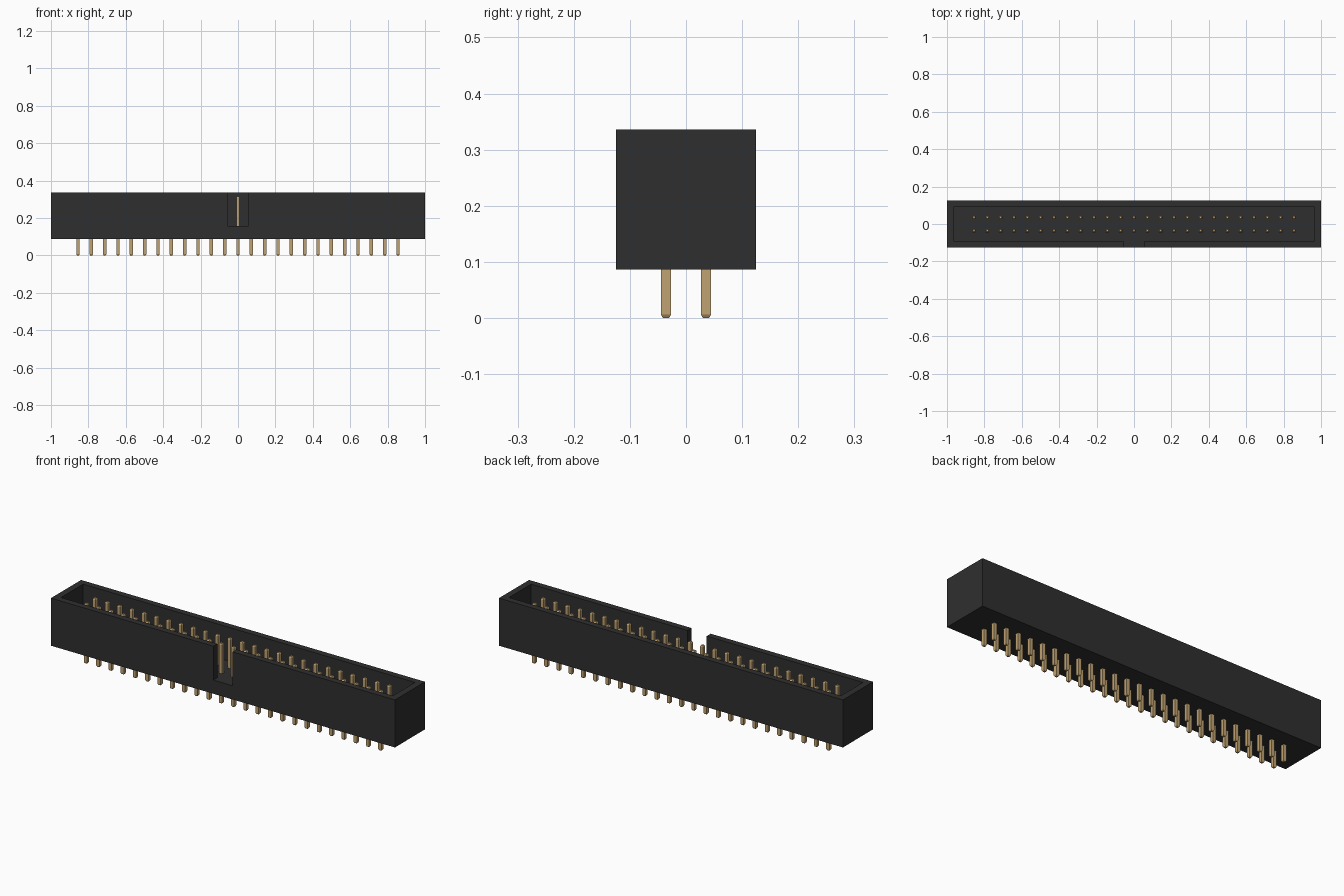
import bpy
import bmesh
from mathutils import Matrix, Vector

cube = bpy.data.objects.get("Cube")
if cube:
    bpy.data.objects.remove(cube, do_unlink=True)

COLUMNS, PITCH = 25, 0.0713
BOTTOM, FLOOR, TOP = 0.086, 0.158, 0.336


def make_material(name, color):
    mat = bpy.data.materials.new(name)
    mat.use_nodes = True
    mat.diffuse_color = color
    bsdf = mat.node_tree.nodes["Principled BSDF"]
    bsdf.inputs["Base Color"].default_value = color
    bsdf.inputs["Roughness"].default_value = 0.6
    return mat


def make_object(name, bm, mat=None):
    bmesh.ops.recalc_face_normals(bm, faces=bm.faces)
    mesh = bpy.data.meshes.new(name)
    bm.to_mesh(mesh)
    bm.free()
    obj = bpy.data.objects.new(name, mesh)
    bpy.context.collection.objects.link(obj)
    if mat:
        mesh.materials.append(mat)
    return obj


def make_box(name, low, high, mat=None):
    low, high = Vector(low), Vector(high)
    bm = bmesh.new()
    place = Matrix.Translation((low + high) / 2) @ Matrix.Diagonal((high - low).to_4d())
    bmesh.ops.create_cube(bm, size=1, matrix=place)
    return make_object(name, bm, mat)


def cut(target, cutter):
    cutter.hide_render = True
    mod = target.modifiers.new(cutter.name, "BOOLEAN")
    mod.operation, mod.solver, mod.object = "DIFFERENCE", "EXACT", cutter
    bpy.context.view_layer.objects.active = target
    bpy.ops.object.modifier_apply(modifier=mod.name)
    bpy.data.objects.remove(cutter, do_unlink=True)


black = make_material("black plastic", (0.028, 0.028, 0.029, 1))
gold = make_material("gold metal", (0.53, 0.37, 0.17, 1))

# Open-topped shroud with a key slot in the front wall
shroud = make_box("shroud", (-1, -0.125, BOTTOM), (1, 0.125, TOP), black)
cut(shroud, make_box("cavity_cutter", (-0.965, -0.092, FLOOR), (0.965, 0.092, 0.5)))
cut(shroud, make_box("slot_cutter", (-0.056, -0.2, FLOOR), (0.056, -0.05, 0.5)))


# Square pin lofted from rings, with chamfered tips
def make_pin_row(name, y):
    bm = bmesh.new()
    rings = []
    for half, z in ((0.0055, 0), (0.009, 0.006), (0.009, 0.309), (0.0055, 0.315)):
        corners = ((-1, -1), (1, -1), (1, 1), (-1, 1))
        rings.append([bm.verts.new((half * a, half * b, z)) for a, b in corners])
    for lower, upper in zip(rings, rings[1:]):
        for i in range(4):
            j = (i + 1) % 4
            bm.faces.new((lower[i], lower[j], upper[j], upper[i]))
    bm.faces.new(rings[0])
    bm.faces.new(rings[-1])
    row = make_object(name, bm, gold)
    row.location = (-PITCH * (COLUMNS - 1) / 2, y, 0)
    array = row.modifiers.new("columns", "ARRAY")
    array.count = COLUMNS
    array.use_relative_offset = False
    array.use_constant_offset = True
    array.constant_offset_displace = (PITCH, 0, 0)


make_pin_row("front_pins", -PITCH / 2)
make_pin_row("back_pins", PITCH / 2)
